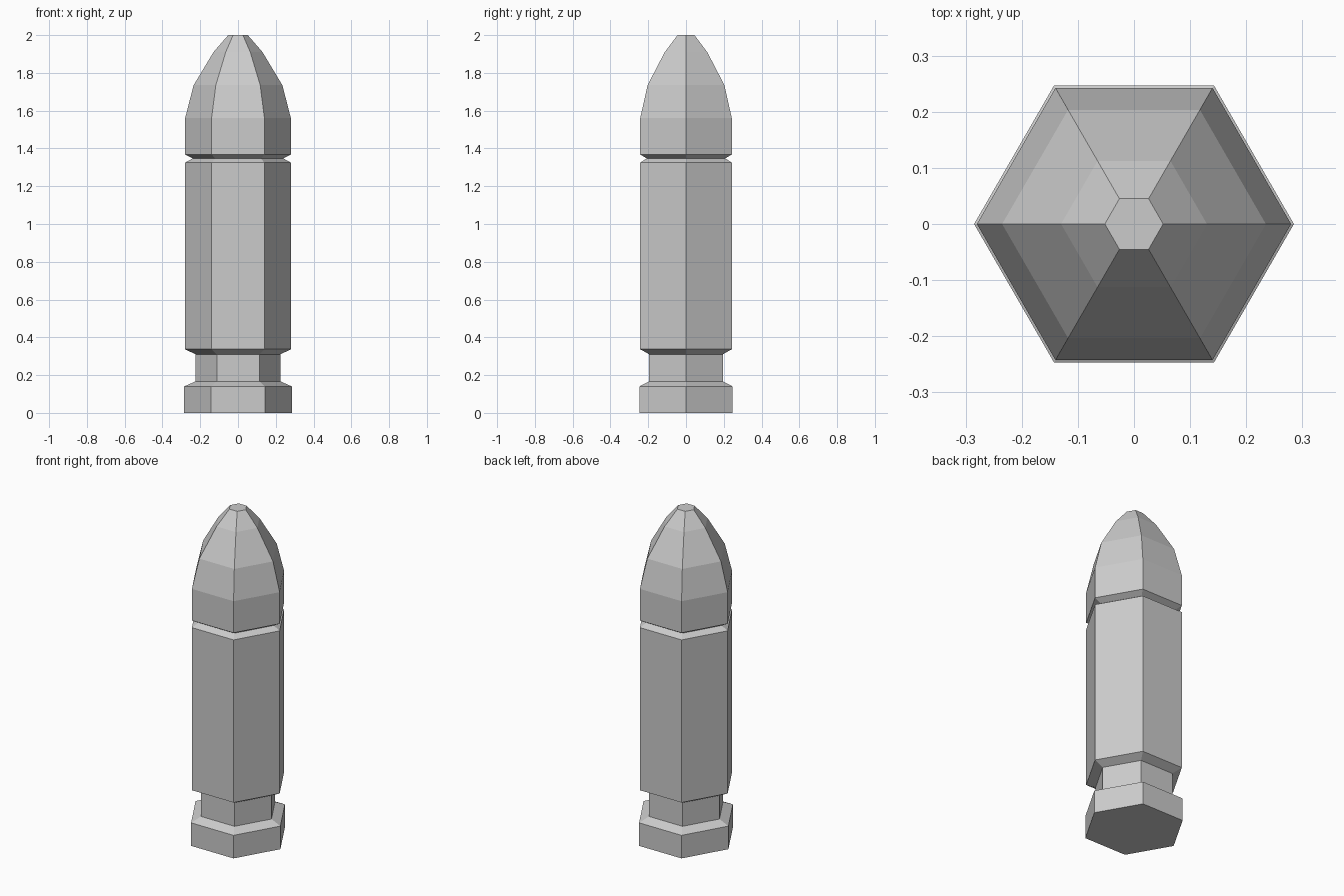
import bpy, bmesh, math

if "Cube" in bpy.data.objects:
    bpy.data.objects.remove(bpy.data.objects["Cube"])

SIDES = 6


def hex_lathe(name, profile, cap_bottom=False, cap_top=False):
    """Sweep (radius, z) points around z with six flat sides."""
    bm = bmesh.new()
    rings = [[bm.verts.new((r * math.cos(math.tau * i / SIDES),
                            r * math.sin(math.tau * i / SIDES), z))
              for i in range(SIDES)] for r, z in profile]
    for low, high in zip(rings, rings[1:]):
        for i in range(SIDES):
            j = (i + 1) % SIDES
            bm.faces.new((low[i], low[j], high[j], high[i]))
    if cap_bottom:
        bm.faces.new(rings[0][::-1])
    if cap_top:
        bm.faces.new(rings[-1])
    mesh = bpy.data.meshes.new(name)
    bm.to_mesh(mesh)
    bm.free()
    obj = bpy.data.objects.new(name, mesh)
    bpy.context.collection.objects.link(obj)
    return obj


# Casing: chamfered rim, narrow extraction groove, long body, mouth chamfer
hex_lathe("casing", [(0.285, 0), (0.285, 0.14), (0.225, 0.167), (0.225, 0.31),
                     (0.28, 0.337), (0.28, 1.325), (0.24, 1.347)],
          cap_bottom=True)

# Tip: rises from the seam groove and tapers to a small flat point
hex_lathe("tip", [(0.24, 1.347), (0.28, 1.368), (0.28, 1.56), (0.235, 1.735),
                  (0.13, 1.91), (0.052, 2.0)], cap_top=True)
